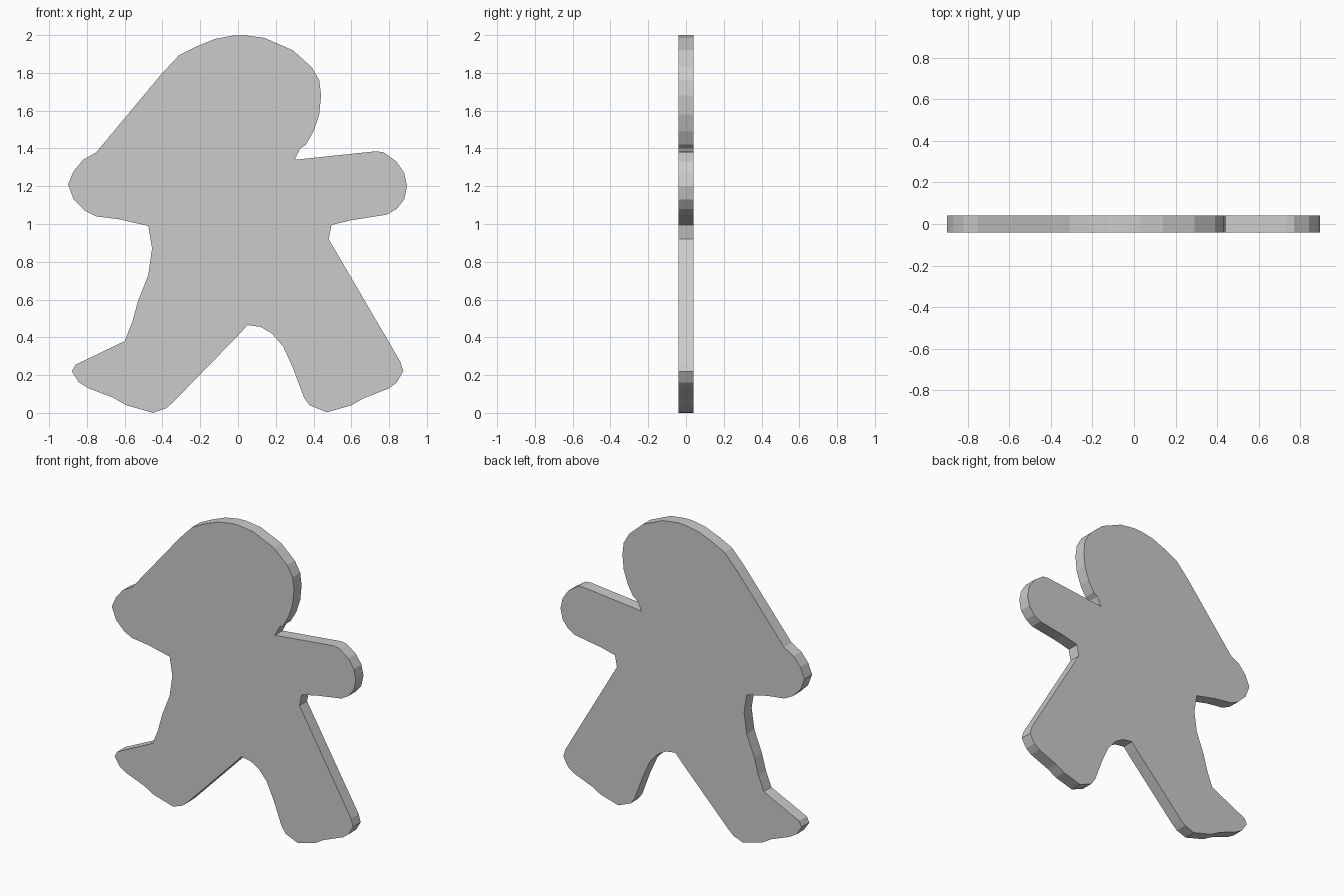
import bpy, bmesh

HALF = 0.04

# Outline in the x-z plane, grouped by body region, clockwise from the crown
head_right = [(0.03, 2), (0.14, 1.985), (0.29, 1.92), (0.39, 1.83), (0.43, 1.76), (0.44, 1.68),
              (0.43, 1.58), (0.40, 1.49), (0.36, 1.42), (0.33, 1.40), (0.30, 1.34)]
arm_right = [(0.73, 1.385), (0.77, 1.38), (0.84, 1.33), (0.88, 1.27), (0.895, 1.20), (0.88, 1.13),
             (0.84, 1.08), (0.79, 1.05), (0.60, 1.02), (0.495, 0.995), (0.48, 0.92)]
leg_right = [(0.86, 0.27), (0.875, 0.22), (0.84, 0.16), (0.80, 0.13), (0.66, 0.075), (0.60, 0.04),
             (0.47, 0.003), (0.38, 0.04), (0.35, 0.08), (0.29, 0.24), (0.24, 0.35),
             (0.18, 0.42), (0.12, 0.455), (0.05, 0.465)]
leg_left = [(0.01, 0.42), (-0.34, 0.06), (-0.38, 0.025), (-0.45, 0), (-0.59, 0.04), (-0.66, 0.08),
            (-0.79, 0.13), (-0.84, 0.16), (-0.88, 0.22), (-0.86, 0.255), (-0.60, 0.38),
            (-0.56, 0.48), (-0.53, 0.59), (-0.475, 0.73), (-0.455, 0.87)]
arm_left = [(-0.475, 0.99), (-0.63, 1.025), (-0.75, 1.04), (-0.81, 1.07), (-0.87, 1.13),
            (-0.90, 1.21), (-0.87, 1.28), (-0.82, 1.34), (-0.75, 1.38)]
head_left = [(-0.40, 1.80), (-0.31, 1.895), (-0.22, 1.94), (-0.12, 1.98), (-0.03, 1.997)]
outline = head_right + arm_right + leg_right + leg_left + arm_left + head_left

# Flat cookie-shaped body: one face extruded through its thickness
bm = bmesh.new()
front = bm.faces.new([bm.verts.new((x, -HALF, z)) for x, z in outline])
extruded = bmesh.ops.extrude_face_region(bm, geom=[front], use_keep_orig=True)
moved = [g for g in extruded["geom"] if isinstance(g, bmesh.types.BMVert)]
bmesh.ops.translate(bm, verts=moved, vec=(0, 2 * HALF, 0))
bmesh.ops.recalc_face_normals(bm, faces=bm.faces)

mesh = bpy.data.meshes.new("cookie_body")
bm.to_mesh(mesh)
bm.free()
bpy.context.collection.objects.link(bpy.data.objects.new("cookie_body", mesh))
